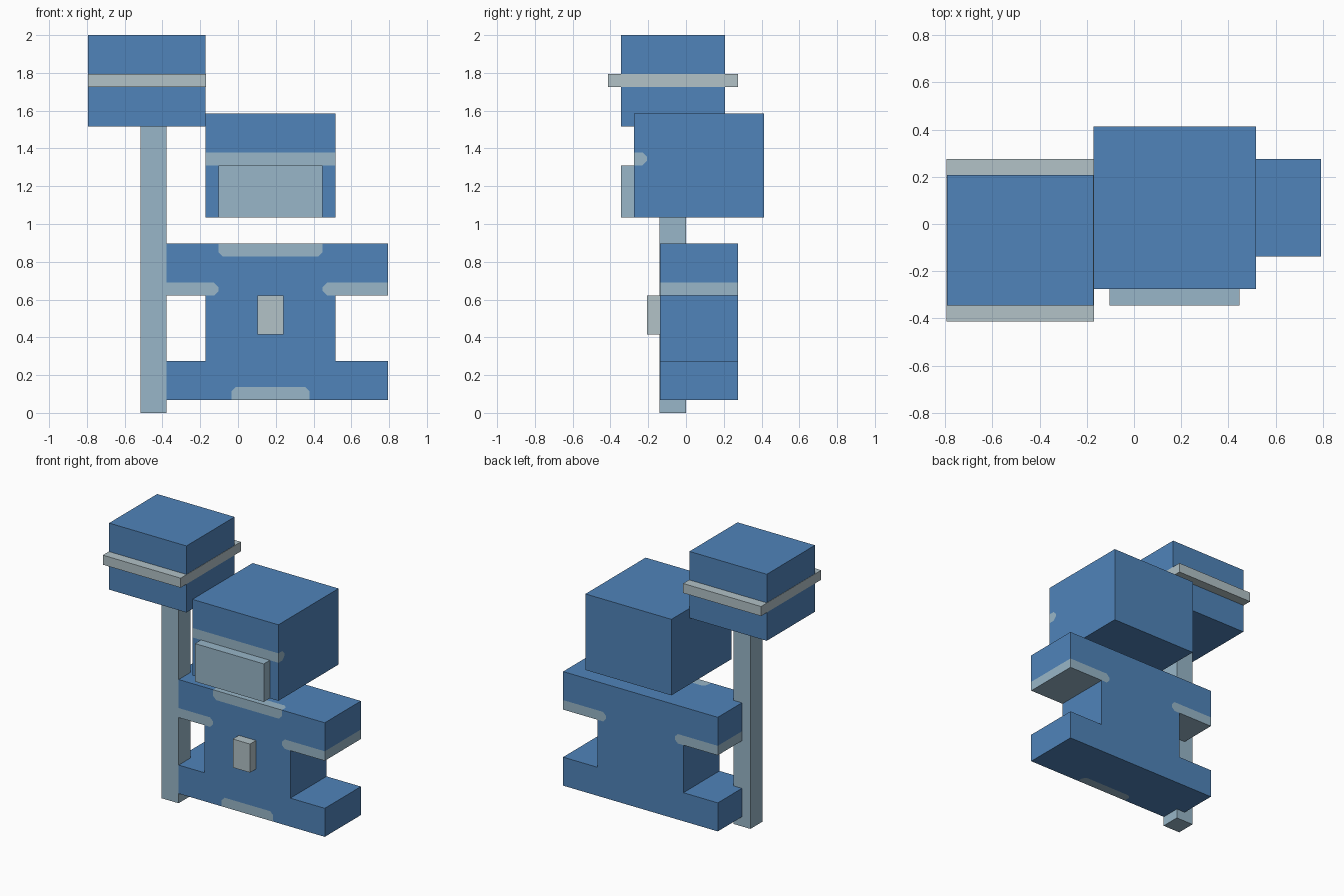
import bpy
import bmesh
from mathutils import Vector

UNIT = 2 / 29   # the whole model sits on a grid of 29 steps in height
CUT = 0.35      # clipped corners of the painted trim

if "Cube" in bpy.data.objects:
    bpy.data.objects.remove(bpy.data.objects["Cube"], do_unlink=True)


def material(name, color):
    mat = bpy.data.materials.new(name)
    mat.use_nodes = True
    mat.diffuse_color = (*color, 1)
    shader = next(n for n in mat.node_tree.nodes if n.type == 'BSDF_PRINCIPLED')
    shader.inputs["Base Color"].default_value = (*color, 1)
    return mat


blue = material("cloth blue", (0.08, 0.23, 0.49))
trim = material("pale blue trim", (0.314, 0.468, 0.578))
grey = material("light grey", (0.445, 0.539, 0.571))


def inside(face, planes):
    center = face.calc_center_median()
    return all(n.dot(center) > d for n, d in planes)


def paint(bm, planes):
    """Cut a convex region out of the faces and give it the trim colour."""
    planes = [(Vector(n), d) for n, d in planes]
    for i, (n, d) in enumerate(planes):
        faces = [f for f in bm.faces if inside(f, planes[:i])]
        edges = {e for f in faces for e in f.edges}
        verts = {v for f in faces for v in f.verts}
        bmesh.ops.bisect_plane(bm, geom=[*verts, *edges, *faces],
                               plane_co=n * (d / n.length_squared), plane_no=n)
    for f in bm.faces:
        if inside(f, planes):
            f.material_index = 1


def box(name, x, y, z, mat, regions=()):
    bm = bmesh.new()
    bmesh.ops.create_cube(bm, size=1)
    for v in bm.verts:
        v.co = [r[0] if c < 0 else r[1] for c, r in zip(v.co, (x, y, z))]
    for planes in regions:
        paint(bm, planes)
    bmesh.ops.scale(bm, vec=(UNIT,) * 3, verts=bm.verts)
    bmesh.ops.recalc_face_normals(bm, faces=bm.faces)
    mesh = bpy.data.meshes.new(name)
    bm.to_mesh(mesh)
    bm.free()
    mesh.materials.append(mat)
    if regions:
        mesh.materials.append(trim)
    obj = bpy.data.objects.new(name, mesh)
    bpy.context.collection.objects.link(obj)
    return obj


def edge_patch(x0, x1, z, up):
    """Patch folded over the front edge; up is 1 for the top, -1 for the bottom."""
    planes = [((0, -1, 0), 1), ((0, 0, up), up * z)]
    for s, x in ((1, x0), (-1, x1)):
        planes += [((s, 0, 0), s * x),
                   ((s, 0, up), s * x + up * z + CUT),
                   ((s, -1, 0), s * x + 1 + CUT)]
    return planes


def cuff(s, x):
    """Band round the underside of one arm, on side s."""
    return [((0, 0, -1), -10), ((s, 0, 0), s * x),
            ((s, 0, -1), s * x - 10 + CUT), ((s, 0, 1), s * x + 9 + CUT)]


# Brow band across the face, turning onto both sides of the head
brow = [((0, -1, 0), 3), ((0, 0, 1), 19), ((0, 0, -1), -20),
        ((0, -1, 1), 22 + CUT), ((0, -1, -1), -17 + CUT)]

# Head
box("head", (-2.5, 7.5), (-4, 6), (15, 23), blue, [brow])
box("beard", (-1.5, 6.5), (-5, -4), (15, 19), trim)

# Body
box("arms", (-6.5, 11.5), (-2, 4), (9, 13), blue,
    [edge_patch(-1.5, 6.5, 12, 1), cuff(1, 6.5), cuff(-1, -1.5)])
box("torso", (-2.5, 7.5), (-2, 4), (4, 9), blue)
box("legs", (-6.5, 11.5), (-2, 4), (1, 4), blue, [edge_patch(-0.5, 5.5, 2, -1)])
box("chest_plate", (1.5, 3.5), (-3, -2), (6, 9), grey)

# Hammer, its handle a hair in front of the body
box("hammer_handle", (-7.5, -5.5), (-2.03, 0), (0, 22), trim)
box("hammer_head", (-11.5, -2.5), (-5, 3), (22, 29), blue)
box("hammer_band", (-11.53, -2.47), (-6, 4), (25, 26), grey)
